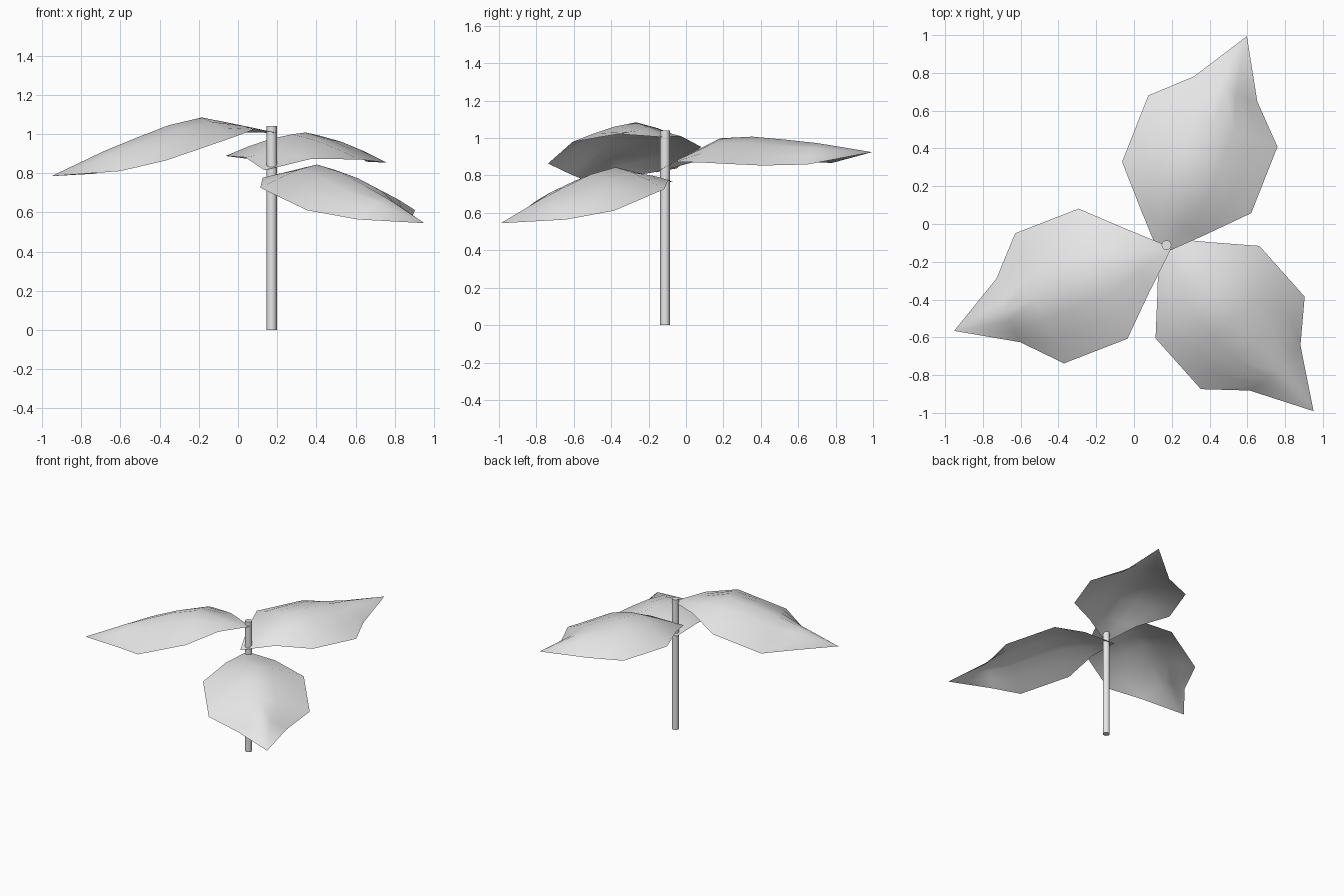
import bpy, bmesh
from mathutils import Vector

if "Cube" in bpy.data.objects:
    bpy.data.objects.remove(bpy.data.objects["Cube"])

grey = bpy.data.materials.new("pale_grey")
grey.diffuse_color = (0.8, 0.8, 0.8, 1)
grey.use_nodes = True
grey.node_tree.nodes["Principled BSDF"].inputs["Base Color"].default_value = grey.diffuse_color

# Leaf stations: (distance along, half width, edge height, ridge height)
STATIONS = [(0.19, 0.18, 0.045, 0.075), (0.39, 0.368, 0.03, 0.15),
            (0.575, 0.368, 0.005, 0.143), (0.765, 0.368, -0.02, 0.11),
            (0.948, 0.18, -0.035, 0.075)]
LENGTH = 1.253
COLS = [i / 3 for i in range(-3, 4)]


def make_object(name, bm, angle):
    mesh = bpy.data.meshes.new(name)
    bm.to_mesh(mesh)
    bm.free()
    obj = bpy.data.objects.new(name, mesh)
    bpy.context.collection.objects.link(obj)
    mesh.materials.append(grey)
    bpy.ops.object.select_all(action='DESELECT')
    obj.select_set(True)
    bpy.context.view_layer.objects.active = obj
    bpy.ops.object.shade_smooth_by_angle(angle=angle)
    return obj


def make_leaf(name, base, tip, side):
    """Arched pointed leaf from base to tip; side points to its left."""
    base = Vector(base)
    f = (Vector(tip) - base).normalized()
    s = Vector(side)
    s = (s - f * s.dot(f)).normalized()
    n = f.cross(s)
    bm = bmesh.new()
    first = bm.verts.new(base)
    last = bm.verts.new(base + f * LENGTH)
    rows = []
    for u, w, edge, ridge in STATIONS:
        rows.append([bm.verts.new(base + f * u + s * (c * w)
                     + n * (ridge + (edge - ridge) * abs(c) ** 1.35))
                     for c in COLS])
    for i in range(6):
        bm.faces.new((first, rows[0][i], rows[0][i + 1])).normal_flip()
        bm.faces.new((last, rows[-1][i + 1], rows[-1][i])).normal_flip()
        for a, b in zip(rows, rows[1:]):
            bm.faces.new((a[i], b[i], b[i + 1], a[i + 1]))
    # upper surface faces up
    bmesh.ops.recalc_face_normals(bm, faces=bm.faces)
    bm.normal_update()
    if sum(face.normal.z for face in bm.faces) < 0:
        bmesh.ops.reverse_faces(bm, faces=bm.faces)
    make_object(name, bm, 1.0)


# Stem
bm = bmesh.new()
bmesh.ops.create_cone(bm, cap_ends=True, segments=12, radius1=0.026,
                      radius2=0.026, depth=1.04)
bmesh.ops.translate(bm, verts=bm.verts, vec=(0.172, -0.112, 0.52))
make_object("stem", bm, 0.7)

# Three leaves at different heights
make_leaf("upper_leaf", (0.2, -0.125, 1.005), (-0.95, -0.565, 0.785), (0.225, -0.70, 0.02))
make_leaf("middle_leaf", (0.135, -0.165, 0.815), (0.60, 1.0, 0.925), (-0.668, 0.30, 0.02))
make_leaf("lower_leaf", (0.13, -0.07, 0.765), (0.95, -0.99, 0.545), (0.57, 0.46, -0.005))
